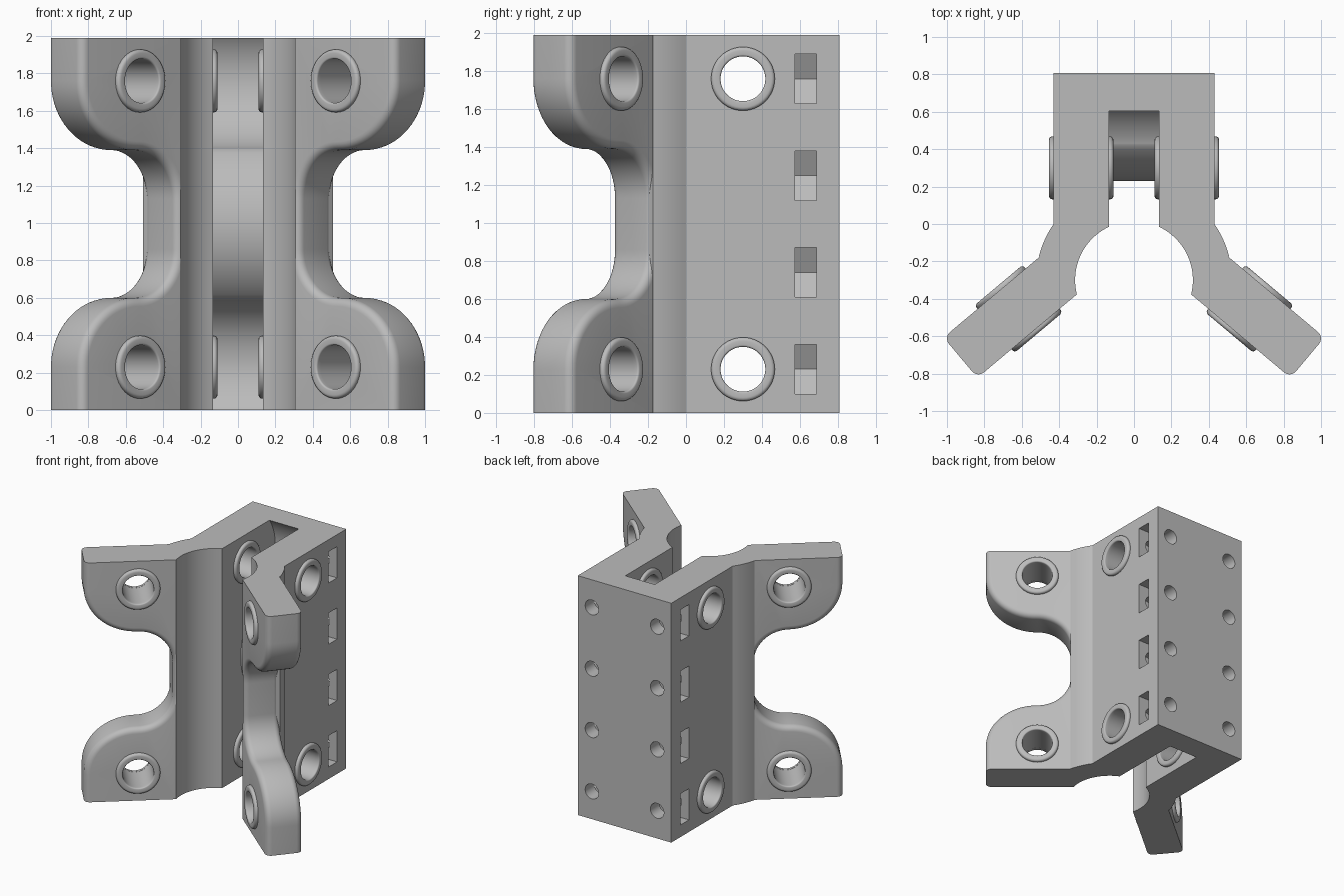
import bpy, bmesh
from math import radians, sin, cos, pi
from mathutils import Vector

cube = bpy.data.objects.get("Cube")
if cube:
    bpy.data.objects.remove(cube)

H = 1.99                       # bracket height
PIN_Z = (0.23, H - 0.23)       # heights of the large bores
PIN_Y = 0.30
BORE = 0.118
U = Vector((cos(radians(40)), -sin(radians(40)), 0))   # along the arm
N = Vector((sin(radians(40)), cos(radians(40)), 0))    # across the arm
N_IN, N_OUT = -0.092, 0.19

grey = bpy.data.materials.new("plain_grey")
grey.use_nodes = True
grey.diffuse_color = (0.5, 0.5, 0.5, 1)
bsdf = next(n for n in grey.node_tree.nodes if n.type == 'BSDF_PRINCIPLED')
bsdf.inputs["Base Color"].default_value = (0.5, 0.5, 0.5, 1)


def finish(name, bm):
    bmesh.ops.recalc_face_normals(bm, faces=bm.faces[:])
    mesh = bpy.data.meshes.new(name)
    bm.to_mesh(mesh)
    bm.free()
    mesh.materials.append(grey)
    ob = bpy.data.objects.new(name, mesh)
    bpy.context.collection.objects.link(ob)
    return ob


def arc(ca, cb, ra, rb, a0, a1, n=16):
    """Points on an ellipse arc, angles in degrees."""
    angles = [radians(a0 + (a1 - a0) * i / n) for i in range(n + 1)]
    return [(ca + ra * cos(t), cb + rb * sin(t)) for t in angles]


def prism(name, pts, lo, hi, place, bevel=None):
    """Extrude a flat outline; place() maps (a, b, depth) to space."""
    bm = bmesh.new()
    rings = [[bm.verts.new(place(a, b, h)) for a, b in pts] for h in (lo, hi)]
    count = len(pts)
    for ring in rings:
        bm.faces.new(ring)
    for i in range(count):
        j = (i + 1) % count
        bm.faces.new((rings[0][i], rings[0][j], rings[1][j], rings[1][i]))
    if bevel:
        first, last, size = bevel
        edges = [bm.edges.get((r[i], r[i + 1])) for r in rings for i in range(first, last)]
        bmesh.ops.recalc_face_normals(bm, faces=bm.faces[:])
        bmesh.ops.bevel(bm, geom=edges, offset=size, segments=5, profile=0.5, affect='EDGES')
    return finish(name, bm)


def rod(name, centre, axis, radius, half, sides=48):
    """Round cutter centred on a point along an axis."""
    rot = axis.to_track_quat('Z', 'Y')
    return prism(name, arc(0, 0, radius, radius, 0, 360, sides)[:-1], -half, half,
                 lambda a, b, h: centre + rot @ Vector((a, b, h)))


def combine(target, tool, operation='DIFFERENCE'):
    mod = target.modifiers.new("join", 'BOOLEAN')
    mod.object, mod.operation, mod.solver = tool, operation, 'EXACT'
    tool.hide_render = True
    bpy.context.view_layer.objects.active = target
    bpy.ops.object.modifier_apply(modifier=mod.name)
    bpy.data.objects.remove(tool)


def smooth(ob):
    bpy.ops.object.select_all(action='DESELECT')
    ob.select_set(True)
    bpy.context.view_layer.objects.active = ob
    bpy.ops.object.shade_smooth_by_angle(angle=radians(32))


# Central block with rounded shoulders
half = [(0.43, 0.808)] + arc(0, -0.3, 0.524, 0.524, 34.9, 14, 10) + [(0.30, -0.36)]
outline = half + [(-x, y) for x, y in reversed(half)]
bracket = prism("bracket", outline, 0, H, lambda a, b, h: Vector((a, b, h)))

# Splayed arms with a waist and rounded lobes
lobe = arc(0.764, H - 0.23, 0.406, 0.37, 0, -90, 18)
waist = arc(0.764, H - 0.86, 0.264, 0.26, 90, 180, 18)
edge = [(1.17, H)] + lobe + waist[1:]
edge += [(u, H - z) for u, z in reversed(edge)]
arm_outline = edge + [(0.40, 0), (0.40, H)]
for s in (1, -1):
    def place_arm(a, b, h, s=s):
        p = U * a + N * h
        return Vector((s * p.x, p.y, b))
    arm = prism("arm", arm_outline, N_IN, N_OUT, place_arm, (0, len(edge) - 1, 0.045))
    combine(bracket, arm, 'UNION')

# Round channel between the arms
combine(bracket, rod("channel", Vector((0, -0.3, H / 2)), Vector((0, 0, 1)), 0.315, 1.2, 72))

# Slot with round clearances and a bulging middle
top = arc(PIN_Y, PIN_Z[1], 0.382, 0.382, 50, -70, 24)
bulge = arc(0.75, H / 2, 0.52, 0.52, 129, 180, 12)
side = [(-0.7, top[0][1])] + top + bulge
slot = side + [(y, H - z) for y, z in reversed(side[:-1])]
combine(bracket, prism("slot", slot, -0.135, 0.135, lambda a, b, h: Vector((h, a, b))))


# Raised rims around the bores
def rim(name, centre, axis):
    rot = axis.to_track_quat('Z', 'Y')
    profile = [(BORE, -0.01), (BORE, 0.014)]
    profile += arc(BORE + 0.01, 0.014, 0.01, 0.011, 180, 90, 4)[1:]
    profile += arc(0.149, 0.007, 0.019, 0.018, 90, 0, 5) + [(0.168, -0.01)]
    bm = bmesh.new()
    rings = []
    for i in range(48):
        t = 2 * pi * i / 48
        rings.append([bm.verts.new(centre + rot @ Vector((r * cos(t), r * sin(t), h)))
                      for r, h in profile])
    for i in range(48):
        a, b = rings[i], rings[(i + 1) % 48]
        for j in range(len(profile)):
            k = (j + 1) % len(profile)
            bm.faces.new((a[j], a[k], b[k], b[j]))
    smooth(finish(name, bm))


X = Vector((1, 0, 0))
for z, level in zip(PIN_Z, ("lower", "upper")):
    combine(bracket, rod("bore", Vector((0, PIN_Y, z)), X, BORE + 0.001, 0.7))
    for s, hand in ((1, "left"), (-1, "right")):
        rim(f"{level}_{hand}_outer_block_rim", Vector((s * 0.43, PIN_Y, z)), X * s)
        rim(f"{level}_{hand}_inner_block_rim", Vector((s * 0.135, PIN_Y, z)), X * -s)
        axis = Vector((s * N.x, N.y, 0))
        base = Vector((s * U.x * 0.764, U.y * 0.764, z))
        combine(bracket, rod("bore", base + axis * 0.05, axis, BORE + 0.001, 0.25))
        rim(f"{level}_{hand}_outer_arm_rim", base + axis * N_OUT, axis)
        rim(f"{level}_{hand}_inner_arm_rim", base + axis * N_IN, -axis)

# Nut pockets in the sides and screw holes in the back
pocket = [(0.155, 0), (0.22, 0.13), (0.6, 0.13), (0.6, -0.13), (0.22, -0.13)]
for i in range(4):
    z = PIN_Z[0] + (PIN_Z[1] - PIN_Z[0]) * i / 3
    for s in (1, -1):
        combine(bracket, prism("pocket", pocket, 0.575, 0.688,
                               lambda a, b, h: Vector((s * a, h, z + b))))
        combine(bracket, rod("screw_hole", Vector((s * 0.30, 0.7, z)),
                             Vector((0, 1, 0)), 0.062, 0.2, 32))

smooth(bracket)
